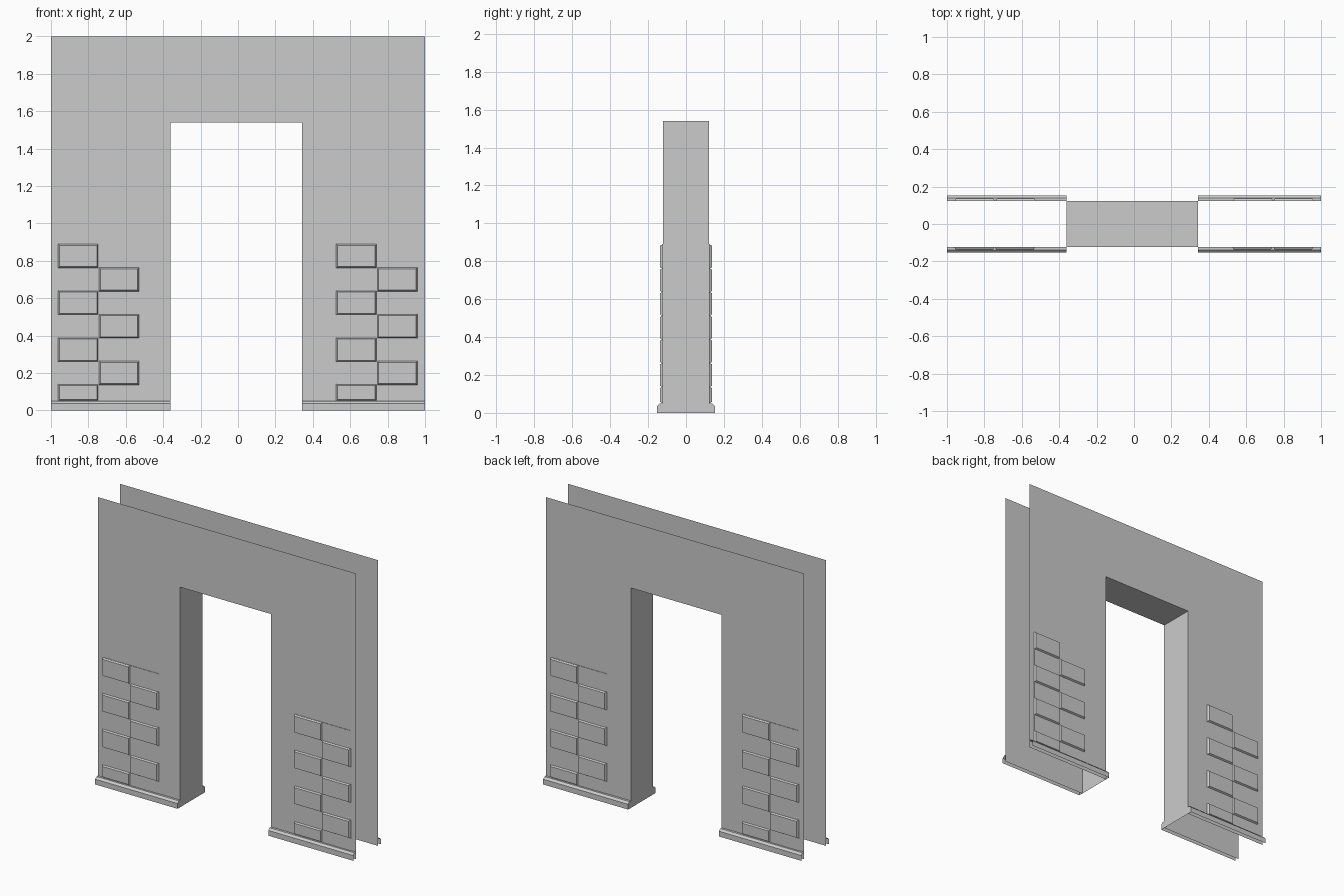
import bpy, bmesh
from mathutils import Matrix

if "Cube" in bpy.data.objects:
    bpy.data.objects.remove(bpy.data.objects["Cube"])

WALL_Y = 0.122               # half thickness of the gateway
LEFT, RIGHT, HEAD = -0.362, 0.342, 1.54


def make_object(name, bm):
    bmesh.ops.remove_doubles(bm, verts=bm.verts, dist=1e-5)
    bmesh.ops.recalc_face_normals(bm, faces=bm.faces)
    mesh = bpy.data.meshes.new(name)
    bm.to_mesh(mesh)
    bm.free()
    obj = bpy.data.objects.new(name, mesh)
    bpy.context.collection.objects.link(obj)
    return obj


def face(bm, pts):
    bm.faces.new([bm.verts.new(p) for p in pts])


def raised_panel(bm, x0, x1, z0, z1, depth, slope):
    """Open-backed block with sloping edges, raised towards -y."""
    def ring(y, s):
        return [bm.verts.new(p) for p in ((x0 + s, y, z0 + s), (x1 - s, y, z0 + s),
                                          (x1 - s, y, z1 - s), (x0 + s, y, z1 - s))]
    a, b = ring(-WALL_Y, 0), ring(-WALL_Y - depth, slope)
    bm.faces.new(b)
    for i in range(4):
        j = (i + 1) % 4
        bm.faces.new((a[i], a[j], b[j], b[i]))


# Gateway: front and back sheets, joined by the lining of the opening
bm = bmesh.new()
outline = [(-1, 0), (LEFT, 0), (LEFT, HEAD), (RIGHT, HEAD), (RIGHT, 0), (1, 0), (1, 2), (-1, 2)]
for y in (-WALL_Y, WALL_Y):
    face(bm, [(x, y, z) for x, z in outline])
for (xa, za), (xb, zb) in zip(outline[1:4], outline[2:5]):
    face(bm, [(xa, -WALL_Y, za), (xb, -WALL_Y, zb), (xb, WALL_Y, zb), (xa, WALL_Y, za)])
make_object("gateway_wall", bm)

# Plinth mouldings: chamfered profile along the foot of each pier
profile = [(0.152, 0), (0.152, 0.037), (0.138, 0.05), (WALL_Y, 0.05)]
for side, s in (("front", -1), ("back", 1)):
    for pier, x0, x1 in (("left", -1, LEFT), ("right", RIGHT, 1)):
        bm = bmesh.new()
        for (ya, za), (yb, zb) in zip(profile, profile[1:]):
            face(bm, [(x0, s * ya, za), (x1, s * ya, za), (x1, s * yb, zb), (x0, s * yb, zb)])
        inner = x1 if pier == "left" else x0
        face(bm, [(inner, s * y, z) for y, z in profile + [(WALL_Y, 0)]])
        make_object(f"{side}_{pier}_plinth", bm)

# Brick panels: thin backing with staggered raised bricks, turned round for the back
for side, angle in (("front", 0), ("back", 3.14159265)):
    for pier, cx in (("left", -0.745), ("right", 0.742)):
        bm = bmesh.new()
        raised_panel(bm, cx - 0.215, cx + 0.215, 0.05, 0.89, 0.003, 0.0)
        for row in range(7):
            top = 0.89 - 0.125 * row
            bottom = max(top - 0.13, 0.05)
            x0 = cx - 0.217 if row % 2 == 0 else cx + 0.001
            raised_panel(bm, x0, x0 + 0.216, bottom, top, 0.014, 0.008)
        bmesh.ops.rotate(bm, verts=bm.verts, cent=(0, 0, 0),
                         matrix=Matrix.Rotation(angle, 3, 'Z'))
        make_object(f"{side}_{pier}_bricks", bm)
